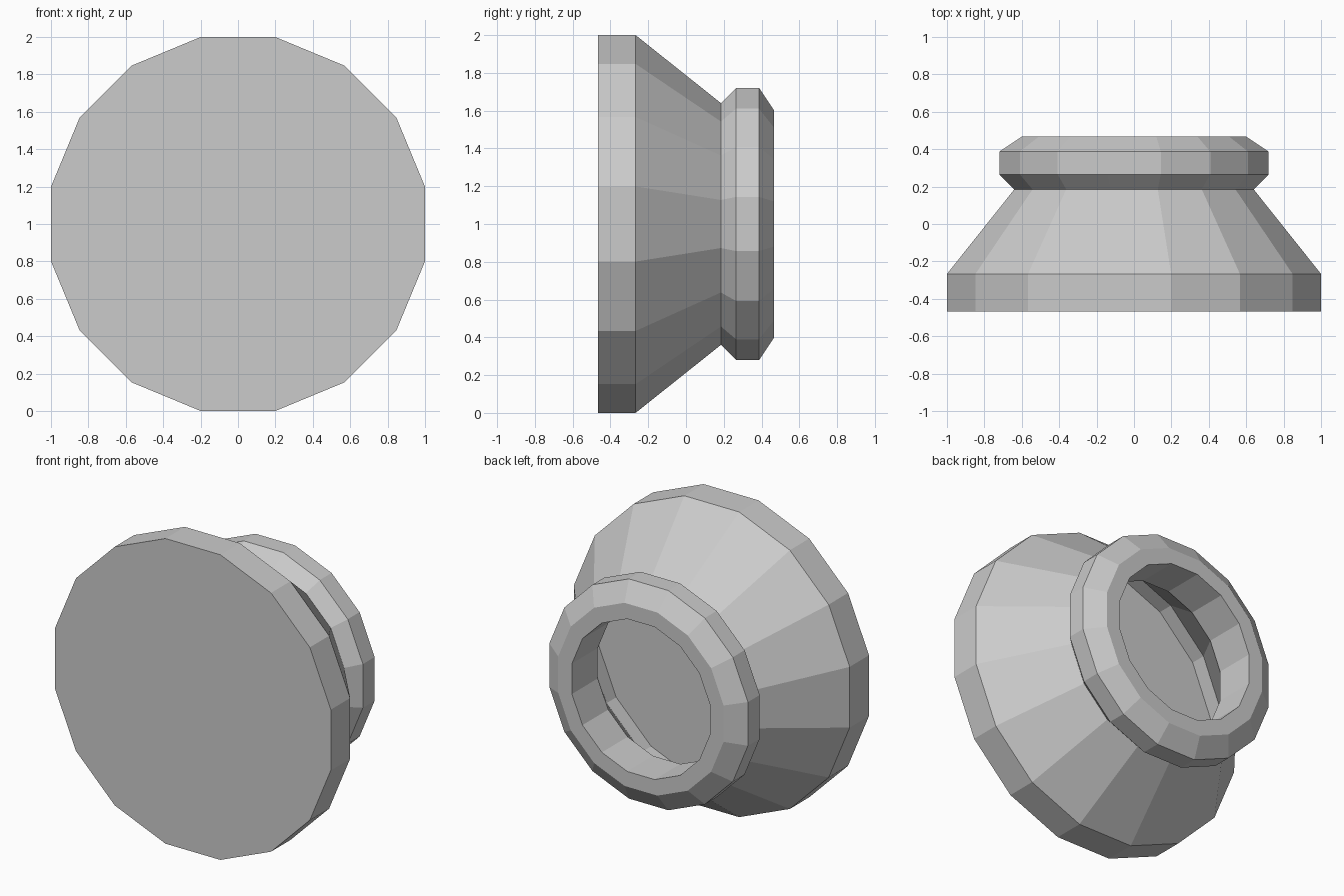
import bpy, bmesh, math

if "Cube" in bpy.data.objects:
    bpy.data.objects.remove(bpy.data.objects["Cube"])

SIDES = 16
FIT = 1 / math.cos(math.pi / SIDES)   # flat-to-flat radius -> corner radius

grey = bpy.data.materials.new("plain grey")
grey.diffuse_color = (0.6, 0.6, 0.6, 1)
grey.use_nodes = True
grey.node_tree.nodes["Principled BSDF"].inputs["Base Color"].default_value = grey.diffuse_color


def lathe(name, profile):
    """Turn (y, flat radius) points around the y axis and cap both ends."""
    bm = bmesh.new()
    rings = []
    for y, r in profile:
        ring = []
        for i in range(SIDES):
            a = 2 * math.pi * (i + 0.5) / SIDES
            ring.append(bm.verts.new((r * FIT * math.cos(a), y, 1 + r * FIT * math.sin(a))))
        rings.append(ring)
    for lower, upper in zip(rings, rings[1:]):
        for i in range(SIDES):
            j = (i + 1) % SIDES
            bm.faces.new((lower[i], lower[j], upper[j], upper[i]))
    bm.faces.new(rings[0])
    bm.faces.new(rings[-1])
    bmesh.ops.recalc_face_normals(bm, faces=bm.faces)
    mesh = bpy.data.meshes.new(name)
    bm.to_mesh(mesh)
    bm.free()
    mesh.materials.append(grey)
    obj = bpy.data.objects.new(name, mesh)
    bpy.context.collection.objects.link(obj)
    return obj


# Flared hollow body: front disc, cone, neck, collar, rim, then the inside
lathe("flared_body", [
    (-0.467, 1.0), (-0.267, 1.0),              # disc
    (0.185, 0.64),                             # cone to neck
    (0.265, 0.72), (0.387, 0.72),              # collar
    (0.467, 0.60), (0.467, 0.50),              # bevel and flat rim
    (0.20, 0.50), (-0.267, 0.90), (-0.367, 0.90),  # inner walls to floor
])
